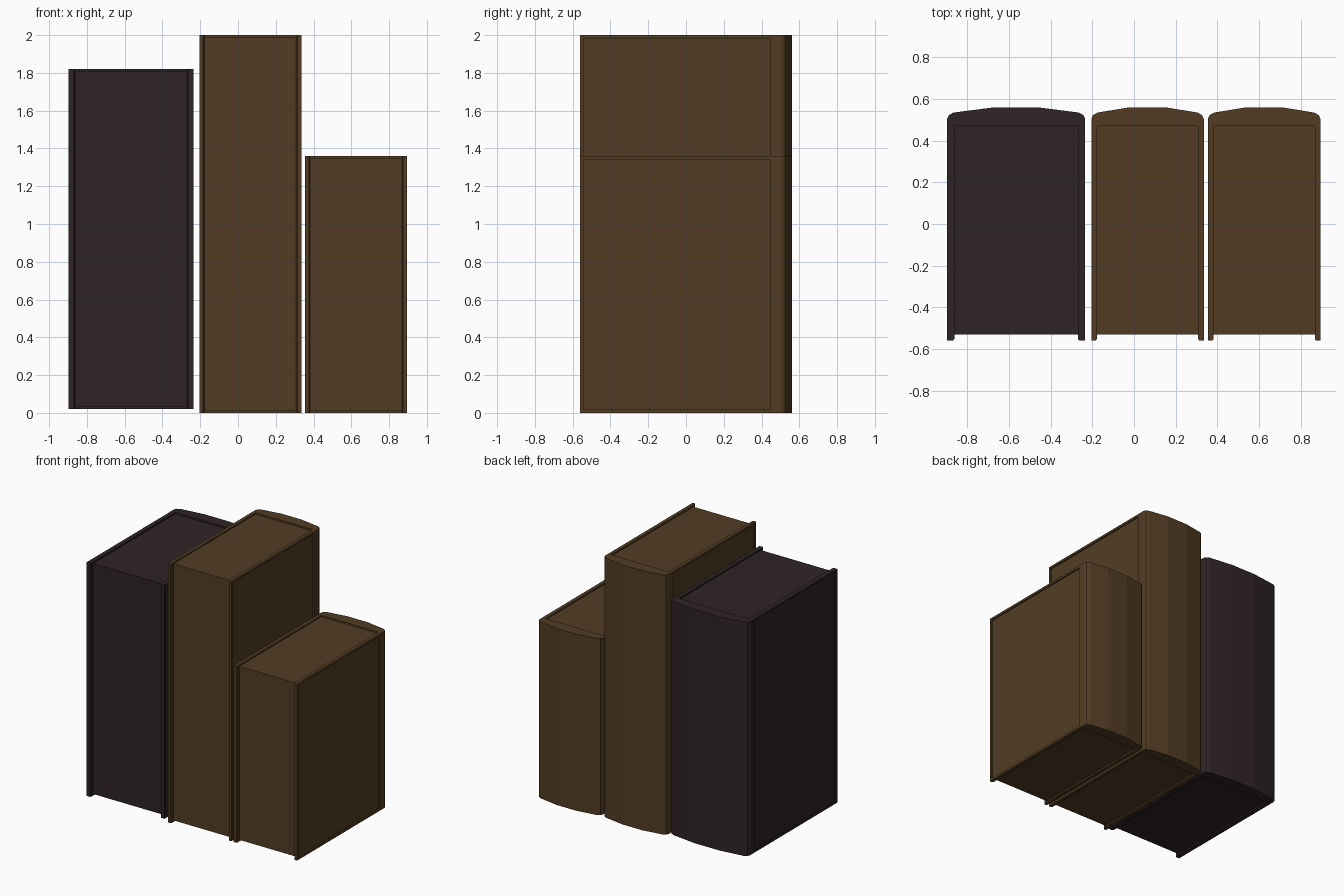
import bpy
import bmesh

cube = bpy.data.objects.get("Cube")
if cube:
    bpy.data.objects.remove(cube, do_unlink=True)


def make_material(name, color):
    mat = bpy.data.materials.new(name)
    mat.use_nodes = True
    mat.diffuse_color = color
    mat.node_tree.nodes["Principled BSDF"].inputs["Base Color"].default_value = color
    return mat


brown = make_material("brown leather", (0.085, 0.046, 0.017, 1))
dark = make_material("dark plum leather", (0.028, 0.0175, 0.0185, 1))


def make_object(name, bm, mat):
    bmesh.ops.recalc_face_normals(bm, faces=bm.faces)
    mesh = bpy.data.meshes.new(name)
    bm.to_mesh(mesh)
    bm.free()
    mesh.materials.append(mat)
    obj = bpy.data.objects.new(name, mesh)
    bpy.context.collection.objects.link(obj)


def extrude_profile(points, z0, z1):
    bm = bmesh.new()
    face = bm.faces.new([bm.verts.new((x, y, z0)) for x, y in points])
    top = bmesh.ops.extrude_face_region(bm, geom=[face])["geom"]
    verts = [v for v in top if isinstance(v, bmesh.types.BMVert)]
    bmesh.ops.translate(bm, verts=verts, vec=(0, 0, z1 - z0))
    bmesh.ops.recalc_face_normals(bm, faces=bm.faces)
    return bm


FRONT, BACK = -0.56, 0.56
PAGE_FRONT, PAGE_BACK = -0.53, 0.47
LIP = 0.012  # how far the covers stand proud of the pages


def book(name, x0, x1, z0, z1, thick, mat):
    w = x1 - x0
    # half of the wrap-around cover: inner corner, front edge, side, curved spine
    half = [(thick, PAGE_BACK), (thick, FRONT + 0.008), (thick - 0.006, FRONT),
            (0, FRONT), (0, 0.462), (0, 0.505), (0.008, 0.523), (0.03, 0.535),
            (w * 0.34, BACK)]
    outline = [(x0 + x, y) for x, y in half]
    outline += [(x1 - x, y) for x, y in reversed(half)]
    bm = extrude_profile(outline, z0, z1)

    # sunken panel on each outer board
    boards = [f for f in bm.faces if abs(f.normal.x) > 0.99
              and f.calc_area() > 0.9 * (z1 - z0)
              and (f.calc_center_median().x < x0 + 0.001
                   or f.calc_center_median().x > x1 - 0.001)]
    bmesh.ops.inset_individual(bm, faces=boards, thickness=0.025, depth=0)
    for f in boards:
        shift = 0.01 if f.calc_center_median().x < (x0 + x1) / 2 else -0.01
        rim = bmesh.ops.inset_individual(bm, faces=[f], thickness=0.0005, depth=0)
        bmesh.ops.translate(bm, verts=f.verts, vec=(shift, 0, 0))
    make_object(name + "_cover", bm, mat)

    # page block
    a, b = x0 + thick, x1 - thick
    pages = [(a, PAGE_FRONT), (b, PAGE_FRONT), (b, PAGE_BACK), (a, PAGE_BACK)]
    make_object(name + "_pages", extrude_profile(pages, z0 + LIP, z1 - LIP), mat)


book("wide_book", -0.897, -0.235, 0.02, 1.82, 0.034, dark)
book("tall_book", -0.205, 0.335, 0, 2, 0.027, brown)
book("short_book", 0.355, 0.895, 0, 1.36, 0.027, brown)
